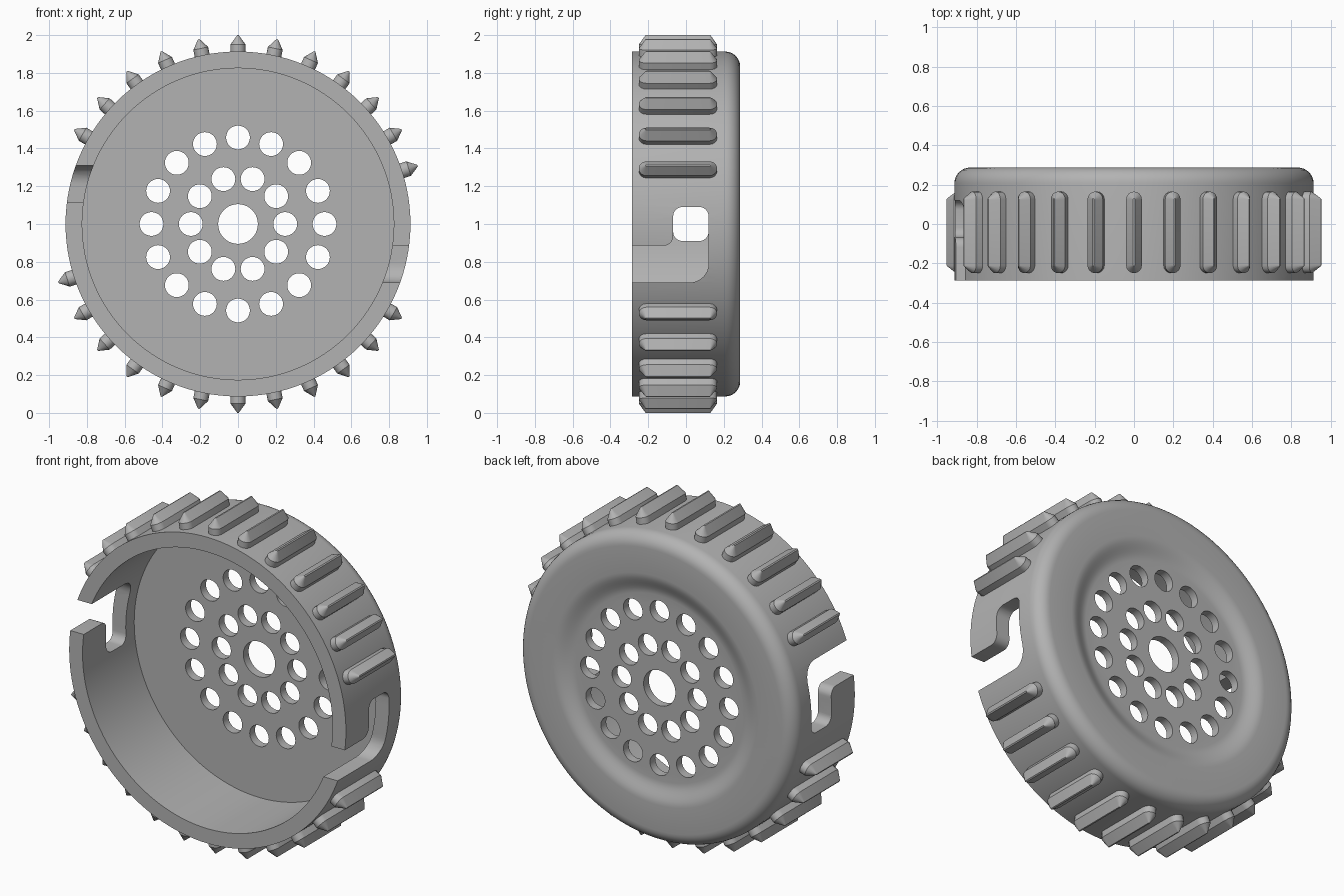
import bpy, bmesh, math
from math import sin, cos, pi
from mathutils import Matrix, Vector

if "Cube" in bpy.data.objects:
    bpy.data.objects.remove(bpy.data.objects["Cube"], do_unlink=True)

AXIS_Z = 1.0      # height of the cap's axis, which runs along y
R_OUT, R_IN = 0.913, 0.825
FRONT, FLOOR, DISH, BACK = -0.287, 0.2, 0.25, 0.287

grey = bpy.data.materials.new("plain_grey")
grey.use_nodes = True
grey.diffuse_color = (0.45, 0.45, 0.45, 1)
grey.node_tree.nodes["Principled BSDF"].inputs["Base Color"].default_value = (0.45, 0.45, 0.45, 1)


def make_object(name, bm):
    bmesh.ops.recalc_face_normals(bm, faces=bm.faces)
    mesh = bpy.data.meshes.new(name)
    bm.to_mesh(mesh)
    bm.free()
    mesh.materials.append(grey)
    ob = bpy.data.objects.new(name, mesh)
    ob.location.z = AXIS_Z
    bpy.context.collection.objects.link(ob)
    return ob


def smooth(ob, degrees):
    ob.data.polygons.foreach_set("use_smooth", [True] * len(ob.data.polygons))
    ob.data.set_sharp_from_angle(angle=math.radians(degrees))


def rounded(corners, steps=8):
    """Outline from (u, v, radius) right-angled corners."""
    out = []
    for i, (u, v, r) in enumerate(corners):
        p = Vector((u, v))
        if r == 0:
            out.append(p)
            continue
        a = (Vector(corners[i - 1][:2]) - p).normalized()
        b = (Vector(corners[(i + 1) % len(corners)][:2]) - p).normalized()
        centre = p + (a + b) * r
        for k in range(steps + 1):
            t = k / steps * pi / 2
            out.append(centre - b * r * cos(t) - a * r * sin(t))
    return out


def loft(bm, rings):
    """Closed solid through rings of equal point count."""
    loops = [[bm.verts.new(p) for p in ring] for ring in rings]
    n = len(loops[0])
    for lo, hi in zip(loops, loops[1:]):
        for i in range(n):
            bm.faces.new((lo[i], lo[(i + 1) % n], hi[(i + 1) % n], hi[i]))
    bm.faces.new(loops[0])
    bm.faces.new(loops[-1])


# Cap body: one profile (radius, y) turned about the y axis
profile = [(R_IN, FLOOR), (R_IN, FRONT), (R_OUT, FRONT)]
edge = 0.08
for k in range(9):
    t = k / 8 * pi / 2
    profile.append((R_OUT - edge + edge * cos(t), BACK - edge + edge * sin(t)))
for k in range(9):
    t = k / 8
    profile.append((0.68 - 0.13 * t, DISH + (BACK - DISH) * (0.5 + 0.5 * cos(pi * t))))
SEG = 128
bm = bmesh.new()
rings = []
for i in range(SEG):
    a = 2 * pi * i / SEG
    rings.append([bm.verts.new((r * cos(a), y, r * sin(a))) for r, y in profile])
for i in range(SEG):
    p, q = rings[i], rings[(i + 1) % SEG]
    for j in range(len(profile) - 1):
        bm.faces.new((p[j], p[j + 1], q[j + 1], q[j]))
bm.faces.new([r[0] for r in rings])
bm.faces.new([r[-1] for r in rings])
body = make_object("cap_body", bm)

# Drain hole cutter: centre hole and two rings of small holes
bm = bmesh.new()


def hole(x, z, r, n):
    loft(bm, [[(x + r * cos(2 * pi * k / n), y, z + r * sin(2 * pi * k / n))
               for k in range(n)] for y in (0.1, 0.4)])


hole(0, 0, 0.105, 48)
for count, ring_r in ((10, 0.25), (16, 0.458)):
    for k in range(count):
        a = 2 * pi * k / count
        hole(ring_r * cos(a), ring_r * sin(a), 0.063, 32)
holes = make_object("hole_cutter", bm)

# Bayonet slot cutter: hooked outline in y and z, repeated half a turn round
slot = rounded([(-0.4, -0.31, 0), (0.12, -0.31, 0.1), (0.12, 0.09, 0.05),
                (-0.068, 0.09, 0.05), (-0.068, -0.115, 0.05), (-0.4, -0.115, 0)])
bm = bmesh.new()
for side in (1, -1):
    loft(bm, [[(side * x, p.x, side * p.y) for p in slot] for x in (0.6, 1.1)])
slots = make_object("slot_cutter", bm)

# Cut the body, then drop the cutters
for cutter in (holes, slots):
    cutter.hide_render = True
    mod = body.modifiers.new(cutter.name, "BOOLEAN")
    mod.object, mod.operation, mod.solver = cutter, "DIFFERENCE", "EXACT"
deps = bpy.context.evaluated_depsgraph_get()
cut = bpy.data.meshes.new_from_object(body.evaluated_get(deps))
body.modifiers.clear()
body.data = cut
for cutter in (holes, slots):
    bpy.data.objects.remove(cutter, do_unlink=True)
smooth(body, 30)

# Grip ribs: round-ended bars with a chamfered ridge, left out at the slots
HALF, Y0, Y1 = 0.04, -0.25, 0.165


def rib_ring(inset, height):
    w = HALF - inset
    ring = []
    for end, start in ((Y1 - HALF, 0), (Y0 + HALF, pi)):
        for k in range(9):
            t = start + pi * k / 8
            ring.append(Vector((w * cos(t), end + w * sin(t), height)))
    return ring


bm = bmesh.new()
for k in range(30):
    if k % 15 in (7, 8, 9):
        continue
    turn = Matrix.Rotation(2 * pi * k / 30, 3, "Y")
    loft(bm, [[turn @ p for p in rib_ring(*level)]
              for level in ((0, 0.88), (0, 0.95), (0.036, 1.0))])
ribs = make_object("grip_ribs", bm)
smooth(ribs, 30)
